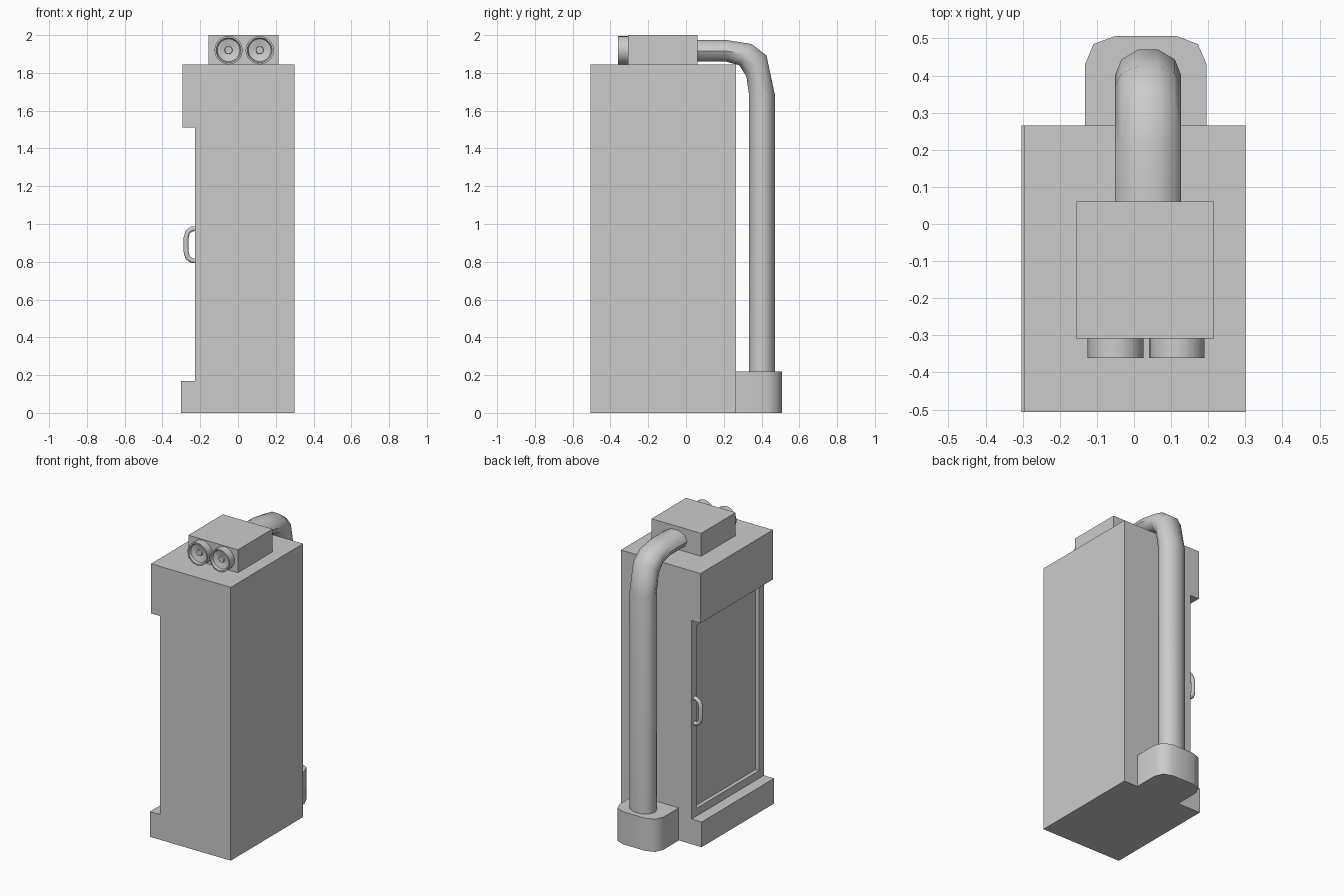
import bpy, bmesh, math
from mathutils import Vector

if "Cube" in bpy.data.objects:
    bpy.data.objects.remove(bpy.data.objects["Cube"])


def finish(name, bm, smooth=None):
    bmesh.ops.recalc_face_normals(bm, faces=bm.faces)
    mesh = bpy.data.meshes.new(name)
    bm.to_mesh(mesh)
    bm.free()
    obj = bpy.data.objects.new(name, mesh)
    bpy.context.collection.objects.link(obj)
    if smooth:
        bpy.ops.object.select_all(action='DESELECT')
        obj.select_set(True)
        bpy.context.view_layer.objects.active = obj
        bpy.ops.object.shade_smooth_by_angle(angle=math.radians(smooth))
    return obj


def prism(profile, offset):
    bm = bmesh.new()
    face = bm.faces.new([bm.verts.new(p) for p in profile])
    ext = bmesh.ops.extrude_face_region(bm, geom=[face], use_keep_orig=True)
    verts = [v for v in ext["geom"] if isinstance(v, bmesh.types.BMVert)]
    bmesh.ops.translate(bm, verts=verts, vec=offset)
    bmesh.ops.recalc_face_normals(bm, faces=bm.faces)
    return bm


def loft(name, rings, smooth, cap_start=True):
    bm = bmesh.new()
    loops = [[bm.verts.new(p) for p in ring] for ring in rings]
    n = len(loops[0])
    for a, b in zip(loops, loops[1:]):
        for i in range(n):
            j = (i + 1) % n
            bm.faces.new((a[i], a[j], b[j], b[i]))
    if cap_start:
        bm.faces.new(loops[0])
    bm.faces.new(loops[-1])
    return finish(name, bm, smooth)


def ring(center, u, v, n):
    c, u, v = Vector(center), Vector(u), Vector(v)
    return [c + u * math.cos(2 * math.pi * i / n) + v * math.sin(2 * math.pi * i / n)
            for i in range(n)]


# Cabinet body: C-shaped side profile with a framed, sunken door on the left
body = prism([(x, -0.506, z) for x, z in [
    (0.3, 0), (0.3, 1.845), (-0.295, 1.845), (-0.295, 1.51),
    (-0.228, 1.51), (-0.228, 0.17), (-0.303, 0.17), (-0.303, 0)]], (0, 0.772, 0))
body.faces.ensure_lookup_table()
door = next(f for f in body.faces if f.normal.x < -0.9
            and 0.5 < f.calc_center_median().z < 1.2)
bmesh.ops.inset_region(body, faces=[door], thickness=0.075)
sunk = bmesh.ops.extrude_discrete_faces(body, faces=[door])["faces"][0]
bmesh.ops.translate(body, verts=sunk.verts[:], vec=(0.025, 0, 0))
finish("cabinet_body", body)

# Door handle: bent bar swept in the xz plane
HY, HR = 0.235, 0.014
path = [(-0.22, 0.975), (-0.245, 0.974), (-0.267, 0.957), (-0.275, 0.925),
        (-0.275, 0.855), (-0.267, 0.823), (-0.245, 0.806), (-0.22, 0.805)]
pts = [Vector((x, HY, z)) for x, z in path]
rings = []
for i, p in enumerate(pts):
    t = (pts[min(i + 1, len(pts) - 1)] - pts[max(i - 1, 0)]).normalized()
    side = Vector((0, 1, 0))
    rings.append(ring(p, side * HR, t.cross(side) * HR, 10))
loft("door_handle", rings, 50)

# Lamp housing on the roof
finish("roof_box", prism([(-0.155, -0.308, 1.845), (0.215, -0.308, 1.845),
                          (0.215, -0.308, 2), (-0.155, -0.308, 2)], (0, 0.368, 0)))

# Two round lamps with a dished front and a small hub
for name, x in (("left_lamp", -0.05), ("right_lamp", 0.115)):
    profile = [(0.075, -0.30), (0.075, -0.361), (0.066, -0.361),
               (0.06, -0.345), (0.021, -0.335), (0.019, -0.345)]
    loft(name, [ring((x, y, 1.92), (r, 0, 0), (0, 0, r), 20) for r, y in profile], 35)

# Oval pipe: outer and inner bend points (y, z) define each ring
outer = [(0.05, 1.974), (0.214, 1.974), (0.347, 1.953), (0.426, 1.893), (0.47, 1.687), (0.47, 0.2)]
inner = [(0.05, 1.859), (0.214, 1.859), (0.283, 1.84), (0.32, 1.78), (0.333, 1.687), (0.333, 0.2)]
rings = []
for o, i in zip(outer, inner):
    o, i = Vector((0.038, *o)), Vector((0.038, *i))
    # vertices sit on the x axis, so stretch to meet the measured edges
    rings.append(ring((o + i) / 2, (0.089, 0, 0), (o - i) / 2 * 1.05, 10))
loft("exhaust_pipe", rings, 45)

# Pipe foot: rounded block at the back
finish("pipe_foot", prism([(x, y, 0) for x, y in [
    (-0.132, 0.26), (-0.132, 0.43), (-0.109, 0.485), (-0.05, 0.507),
    (0.113, 0.507), (0.172, 0.485), (0.196, 0.43), (0.196, 0.26)]], (0, 0, 0.22)), 50)
